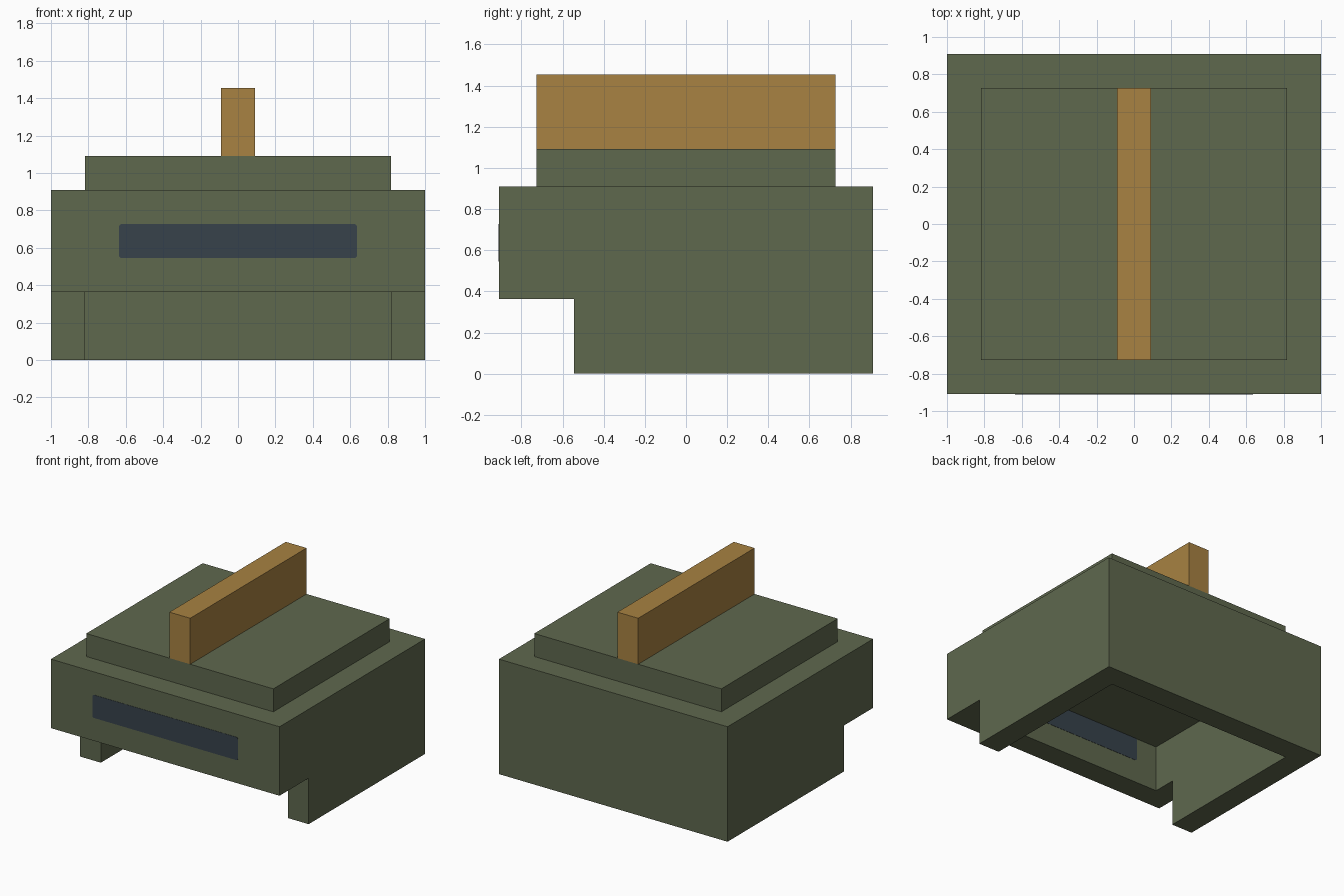
import bpy
import bmesh

if "Cube" in bpy.data.objects:
    bpy.data.objects.remove(bpy.data.objects["Cube"], do_unlink=True)

U = 2 / 11  # module: wall thickness


def material(name, rgb):
    mat = bpy.data.materials.new(name)
    mat.use_nodes = True
    color = (*rgb, 1)
    mat.diffuse_color = color
    bsdf = mat.node_tree.nodes["Principled BSDF"]
    bsdf.inputs["Base Color"].default_value = color
    return mat


def add_object(name, bm, mat):
    bmesh.ops.recalc_face_normals(bm, faces=bm.faces)
    mesh = bpy.data.meshes.new(name)
    bm.to_mesh(mesh)
    bm.free()
    mesh.materials.append(mat)
    obj = bpy.data.objects.new(name, mesh)
    bpy.context.collection.objects.link(obj)
    return obj


def box(name, x, y, z, mat, corner=0):
    """Box from (min, max) ranges; corner rounds the edges running along y."""
    bm = bmesh.new()
    bmesh.ops.create_cube(bm, size=1)
    for v in bm.verts:
        v.co = [r[0] if c < 0 else r[1] for c, r in zip(v.co, (x, y, z))]
    if corner:
        edges = [e for e in bm.edges
                 if abs(e.verts[0].co.y - e.verts[1].co.y) > 0.01]
        bmesh.ops.bevel(bm, geom=edges, offset=corner, segments=3,
                        profile=0.5, affect='EDGES')
    return add_object(name, bm, mat)


green = material("olive green", (0.114, 0.138, 0.076))
tan = material("tan", (0.392, 0.223, 0.054))
blue = material("dark slate blue", (0.038, 0.054, 0.07))

# Helmet shell: side profile with an open chin notch, extruded across x
profile = [(5, 0), (5, 5), (-5, 5), (-5, 2), (-3, 2), (-3, 0)]
bm = bmesh.new()
side = bm.faces.new([bm.verts.new((-1, y * U, z * U)) for y, z in profile])
new = bmesh.ops.extrude_face_region(bm, geom=[side])["geom"]
bmesh.ops.translate(bm, vec=(2, 0, 0),
                    verts=[g for g in new if isinstance(g, bmesh.types.BMVert)])
shell = add_object("helmet_shell", bm, green)

# Hollow interior, open at the bottom
cavity = box("cavity_cutter", (-4.5 * U, 4.5 * U), (-4 * U, 4 * U),
             (-U, 4 * U), green)
cavity.hide_render = True
cavity.hide_viewport = True
cut = shell.modifiers.new("hollow", 'BOOLEAN')
cut.operation = 'DIFFERENCE'
cut.solver = 'EXACT'
cut.object = cavity

# Raised cap plate and crest
box("cap_plate", (-4.5 * U, 4.5 * U), (-4 * U, 4 * U), (5 * U, 6 * U), green)
box("crest", (-U / 2, U / 2), (-4 * U, 4 * U), (6 * U, 8 * U), tan)

# Visor strip, showing on both faces of the front wall
box("visor", (-3.5 * U, 3.5 * U), (-5 * U - 0.002, -4 * U + 0.002),
    (3 * U, 4 * U), blue, corner=0.015)
